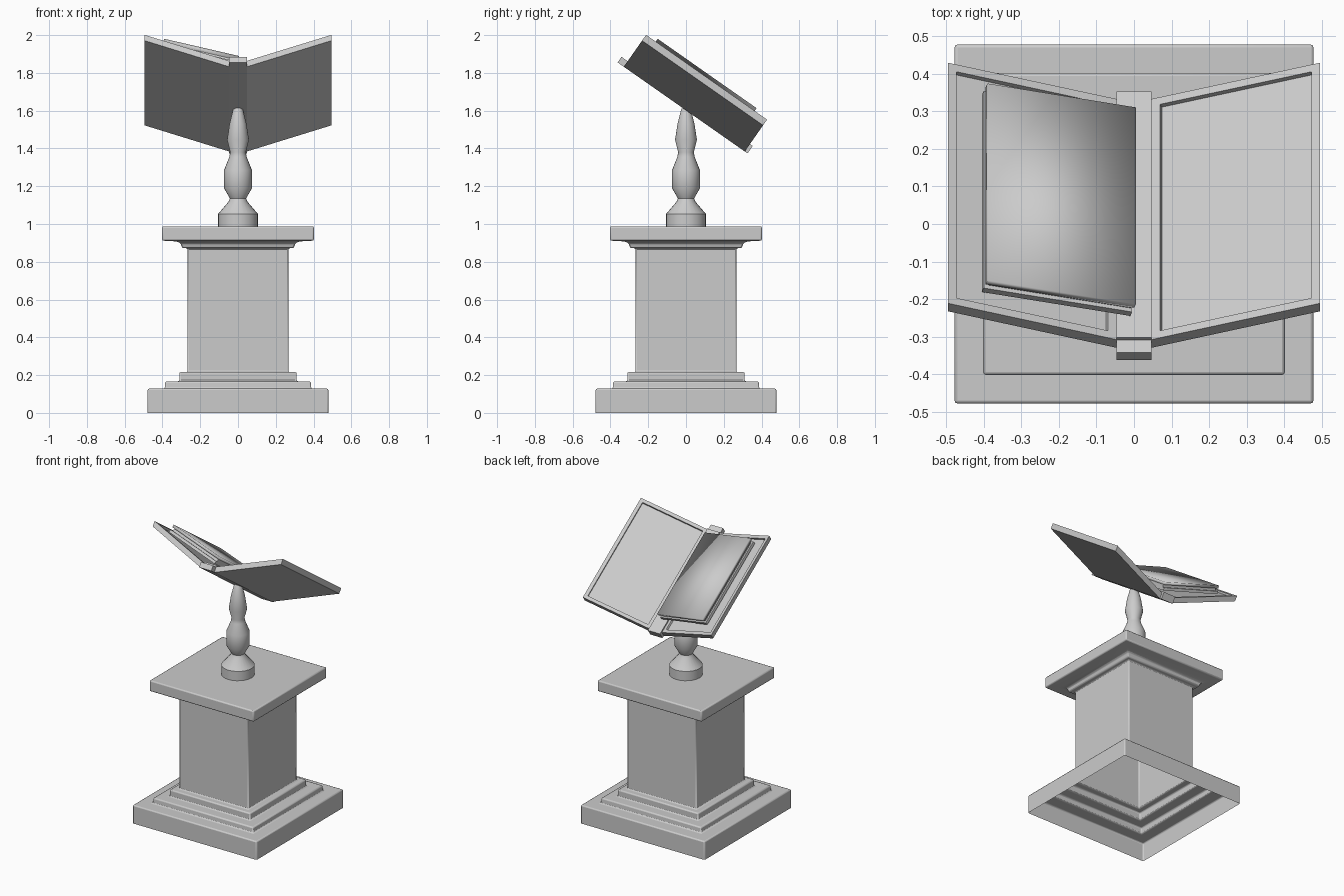
import bpy, bmesh, math
from mathutils import Matrix, Vector

cube = bpy.data.objects.get("Cube")
if cube:
    bpy.data.objects.remove(cube, do_unlink=True)

stone = bpy.data.materials.new("stone_grey")
stone.use_nodes = True
GREY = (0.6, 0.6, 0.6, 1)
stone.diffuse_color = GREY
stone.node_tree.nodes["Principled BSDF"].inputs["Base Color"].default_value = GREY


def finish(name, bm, matrix=Matrix(), smooth=None):
    bmesh.ops.recalc_face_normals(bm, faces=bm.faces)
    mesh = bpy.data.meshes.new(name)
    bm.to_mesh(mesh)
    bm.free()
    mesh.materials.append(stone)
    obj = bpy.data.objects.new(name, mesh)
    obj.matrix_world = matrix
    bpy.context.collection.objects.link(obj)
    if smooth:
        bpy.ops.object.select_all(action='DESELECT')
        obj.select_set(True)
        bpy.context.view_layer.objects.active = obj
        bpy.ops.object.shade_smooth_by_angle(angle=math.radians(smooth))
    return obj


def turned(profile, sides, phase=0.0, scale=1.0):
    """Stack rings of (radius, height); open below, closed on top."""
    bm = bmesh.new()
    rings = []
    for r, z in profile:
        rings.append([bm.verts.new((r * scale * math.cos(phase + i * math.tau / sides),
                                    r * scale * math.sin(phase + i * math.tau / sides), z))
                      for i in range(sides)])
    for low, high in zip(rings, rings[1:]):
        for i in range(sides):
            j = (i + 1) % sides
            bm.faces.new((low[i], low[j], high[j], high[i]))
    bm.faces.new(rings[-1])
    return bm


def prism(outline, start, end):
    """Extrude an (across, normal) outline along the slope of the book."""
    bm = bmesh.new()
    ends = [[bm.verts.new((x, s, n)) for x, n in outline] for s in (start, end)]
    bm.faces.new(ends[0])
    bm.faces.new(ends[1])
    for i in range(len(outline)):
        j = (i + 1) % len(outline)
        bm.faces.new((ends[0][i], ends[0][j], ends[1][j], ends[1][i]))
    bmesh.ops.recalc_face_normals(bm, faces=bm.faces)
    return bm


# Square hollow pedestal: plinth, steps, column and cap in one shell
pedestal = finish("pedestal", turned([
    (0.478, 0), (0.478, 0.128), (0.388, 0.128), (0.385, 0.167), (0.311, 0.167),
    (0.311, 0.216), (0.267, 0.216), (0.267, 0.872), (0.295, 0.872), (0.305, 0.9),
    (0.33, 0.908), (0.402, 0.912), (0.402, 0.988)],
    4, math.pi / 4, math.sqrt(2)), smooth=30)
bevel = pedestal.modifiers.new("soft_edges", 'BEVEL')
bevel.width = 0.008
bevel.segments = 2
bevel.limit_method = 'ANGLE'

# Turned post
finish("turned_post", turned([
    (0.106, 0.985), (0.106, 1.053), (0.05, 1.118), (0.043, 1.135), (0.074, 1.19),
    (0.074, 1.285), (0.046, 1.355), (0.041, 1.38), (0.058, 1.445), (0.045, 1.53),
    (0.026, 1.605), (0.016, 1.62)], 24), smooth=30)

# Sloped frame of the open book: x across, y down the slope, z out of the page
tilt = Matrix.Translation((0, 0.0025, 1.644)) @ Matrix.Rotation(math.radians(-35), 4, 'X')

# Spine with a slightly raised inner strip
HALF = 0.047
finish("spine", prism([(-HALF, -0.036), (HALF, -0.036), (HALF, 0), (-HALF, 0)],
                      -0.42, 0.42), tilt)
finish("spine_strip", prism([(-HALF, -0.01), (HALF, -0.01), (HALF, 0.012), (-HALF, 0.012)],
                            -0.38, 0.42), tilt)

# Covers with a recessed inner panel
for side, label in ((1, "left"), (-1, "right")):
    bm = prism([(side * HALF, -0.036), (side * 0.495, 0.133),
                (side * 0.495, 0.17), (side * HALF, 0.002)], -0.38, 0.402)
    top = max(bm.faces, key=lambda f: f.normal.z)
    bmesh.ops.inset_region(bm, faces=[top], thickness=0.033, depth=0)
    bmesh.ops.inset_region(bm, faces=[top], thickness=0.001, depth=-0.013)
    finish(label + "_cover", bm, tilt)

# Stack of pages on the right cover, with a groove between the slabs
inner, outer = Vector((0.005, 0.077)), Vector((-0.39, 0.188))
along = (outer - inner).normalized()
down = Vector((along.x, along.y)).orthogonal()
if down.y > 0:
    down = -down
layers = (("top_pages", 0, 0.019, 0), ("middle_pages", 0.019, 0.037, 0.012),
          ("bottom_pages", 0.037, 0.056, 0))
for name, upper, lower, inset in layers:
    edge = outer - along * inset
    outline = [inner + down * upper, edge + down * upper,
               edge + down * lower, inner + down * lower]
    finish(name, prism(outline, -0.318 + inset, 0.322 - inset), tilt,
           smooth=120 if name == "top_pages" else None)
